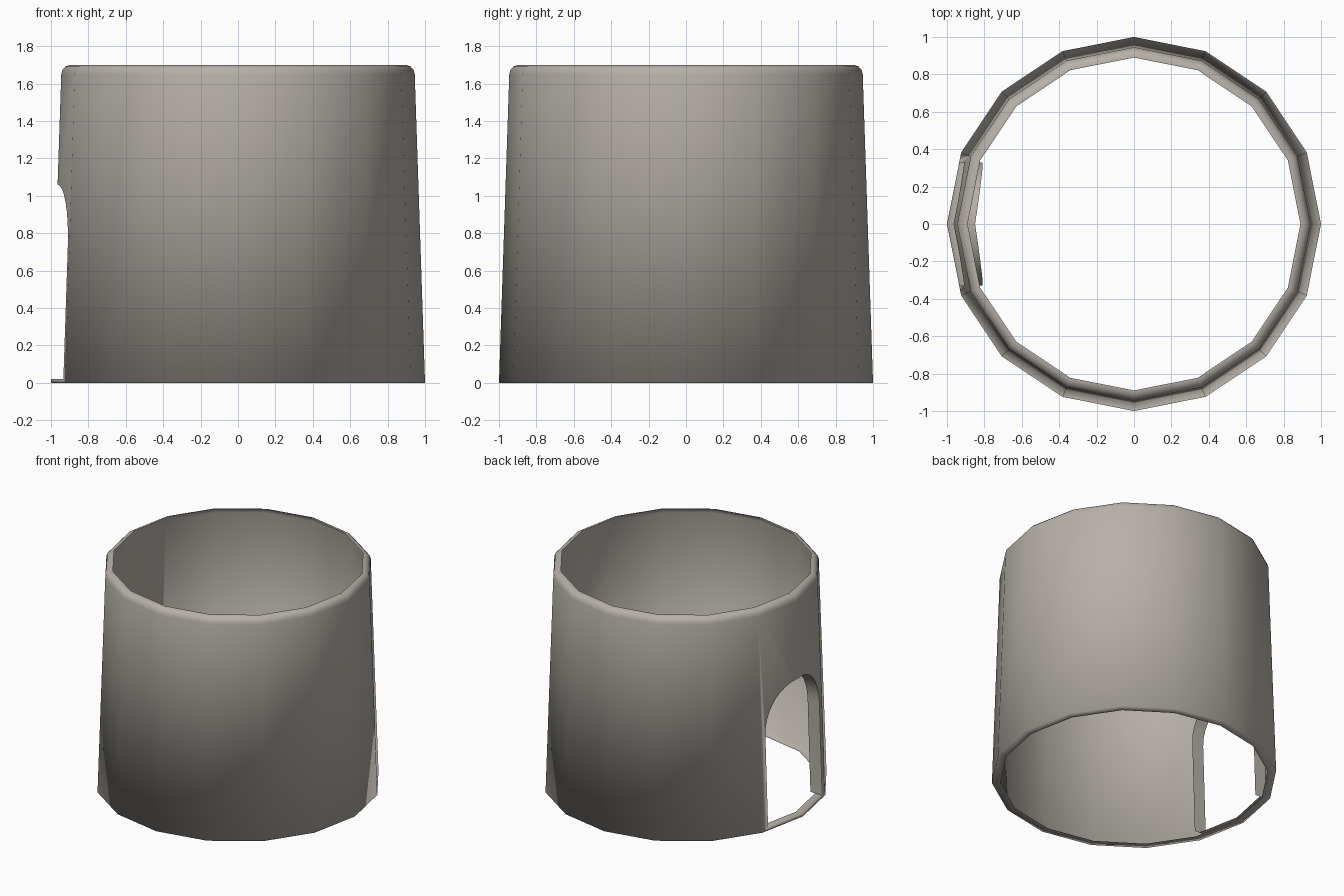
import bpy, bmesh, math

if "Cube" in bpy.data.objects:
    bpy.data.objects.remove(bpy.data.objects["Cube"])

mat = bpy.data.materials.new("warm grey")
mat.diffuse_color = (0.47, 0.435, 0.395, 1)
mat.use_nodes = True
mat.node_tree.nodes["Principled BSDF"].inputs["Base Color"].default_value = mat.diffuse_color


def make(name, bm, recalc=True):
    if recalc:
        bmesh.ops.recalc_face_normals(bm, faces=bm.faces)
    me = bpy.data.meshes.new(name)
    bm.to_mesh(me)
    bm.free()
    ob = bpy.data.objects.new(name, me)
    bpy.context.collection.objects.link(ob)
    me.materials.append(mat)
    return ob


def smooth(ob, degrees):
    bpy.ops.object.select_all(action='DESELECT')
    ob.select_set(True)
    bpy.context.view_layer.objects.active = ob
    bpy.ops.object.shade_smooth_by_angle(angle=math.radians(degrees))


def arch(w, base, spring, n=16):
    """Doorway outline in (y, z), from one foot over the top to the other."""
    pts = [(w, base)]
    pts += [(w * math.cos(math.pi * i / n), spring + w * math.sin(math.pi * i / n))
            for i in range(n + 1)]
    return pts + [(-w, base)]


# Tapered 16-sided wall with a rounded top rim and a folded-in foot
SIDES = 16
profile = [(1, 0), (0.945, 1.65), (0.938, 1.675), (0.922, 1.692), (0.90, 1.70),
           (0.89, 1.70), (0.94, 0)]
bm = bmesh.new()
rings = [[bm.verts.new((r * math.cos(2 * math.pi * i / SIDES),
                        r * math.sin(2 * math.pi * i / SIDES), z))
          for i in range(SIDES)] for r, z in profile]
for k in range(len(rings)):
    a, b = rings[k], rings[(k + 1) % len(rings)]
    for i in range(SIDES):
        j = (i + 1) % SIDES
        bm.faces.new((a[i], a[j], b[j], b[i]))
wall = make("tapered_wall", bm)

# Arched doorway cut through the -x side
bm = bmesh.new()
outline = arch(0.33, 0.02, 0.73)
f = bm.faces.new([bm.verts.new((-1.3, y, z)) for y, z in outline])
ext = bmesh.ops.extrude_face_region(bm, geom=[f])
bmesh.ops.translate(bm, vec=(0.8, 0, 0),
                    verts=[v for v in ext['geom'] if isinstance(v, bmesh.types.BMVert)])
cutter = make("doorway_cutter", bm)
cutter.hide_render = True
mod = wall.modifiers.new("doorway", 'BOOLEAN')
mod.object = cutter
mod.operation = 'DIFFERENCE'
mod.solver = 'EXACT'
bpy.context.view_layer.objects.active = wall
bpy.ops.object.modifier_apply(modifier=mod.name)
bpy.data.objects.remove(cutter)

# The wall is a single sheet: drop the inner skin and the cut sides of the door
bm = bmesh.new()
bm.from_mesh(wall.data)
drop = []
for f in bm.faces:
    c, n = f.calc_center_median(), f.normal
    radial = (n.x * c.x + n.y * c.y) / max(math.hypot(c.x, c.y), 1e-6)
    in_door = c.x < -0.7 and abs(c.y) < 0.34 and 0.021 < c.z < 1.1 and abs(n.x) < 0.01
    if radial < -0.5 or in_door:
        drop.append(f)
bmesh.ops.delete(bm, geom=drop, context='FACES')
bm.to_mesh(wall.data)
bm.free()
smooth(wall, 100)

# Door lining: a single sheet folded inward from the door edge
bm = bmesh.new()
sections = []
for y, z in arch(0.33, 0.02, 0.73):
    x = -(1 - 0.0333 * z - 0.199 * abs(y))
    depth = 0.115 - 0.015 * abs(y) / 0.33
    sections.append([bm.verts.new((x, y, z)),
                     bm.verts.new((min(x + depth, -0.808), y, z))])
for a, b in zip(sections, sections[1:]):
    bm.faces.new((a[0], a[1], b[1], b[0]))
smooth(make("door_lining", bm, False), 35)
